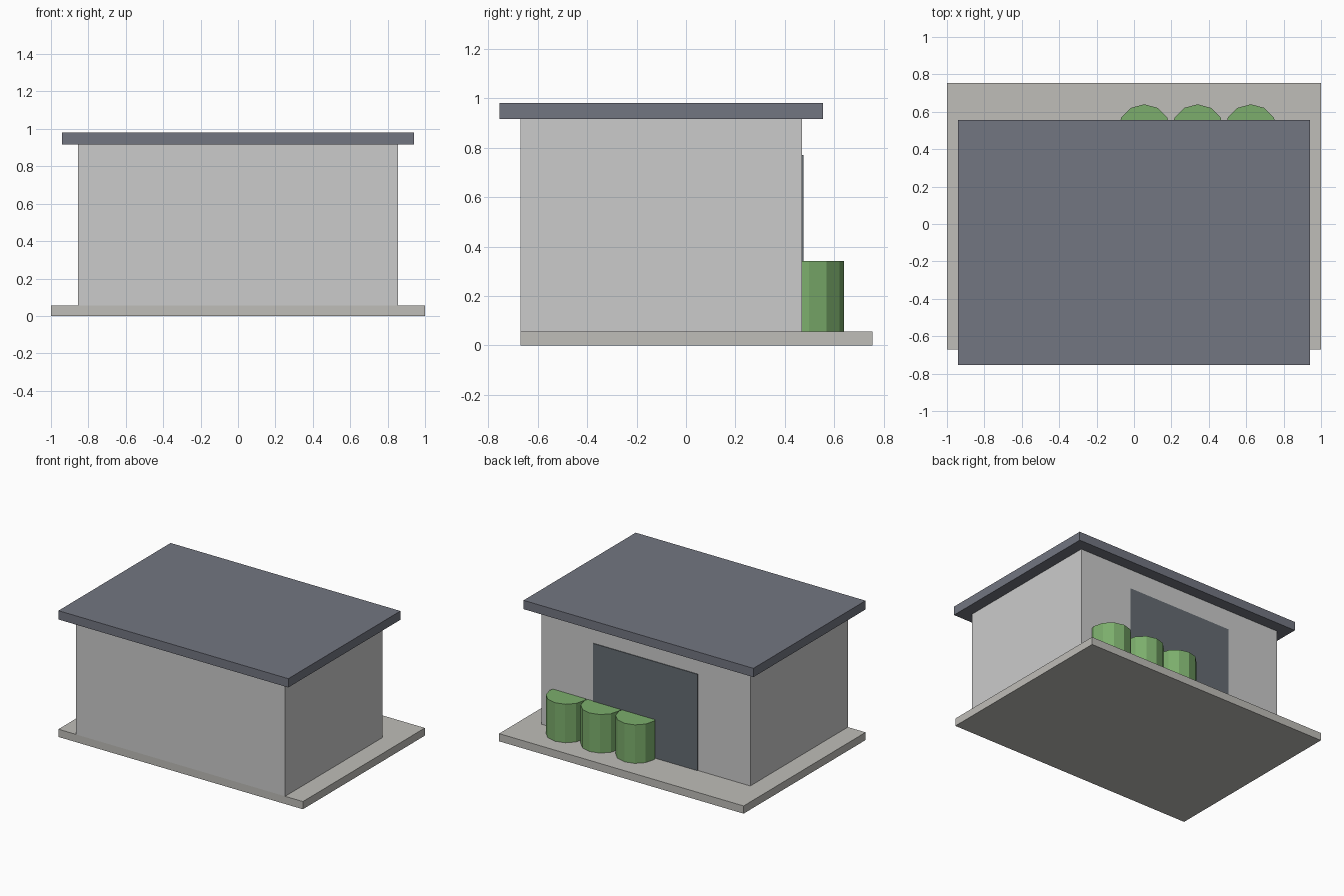
import bpy
import math

if "Cube" in bpy.data.objects:
    bpy.data.objects.remove(bpy.data.objects["Cube"])


def material(name, rgb):
    mat = bpy.data.materials.new(name)
    mat.diffuse_color = (*rgb, 1)
    mat.use_nodes = True
    mat.node_tree.nodes["Principled BSDF"].inputs["Base Color"].default_value = mat.diffuse_color
    return mat


def box(name, x, y, z, mat=None):
    """Box from (min, max) pairs along each axis."""
    centre = [(a + b) / 2 for a, b in (x, y, z)]
    bpy.ops.mesh.primitive_cube_add(size=1, location=centre)
    obj = bpy.context.object
    obj.name = name
    obj.scale = [b - a for a, b in (x, y, z)]
    bpy.ops.object.transform_apply(location=False, rotation=False, scale=True)
    if mat:
        obj.data.materials.append(mat)
    return obj


stone = material("stone", (0.52, 0.51, 0.48))
slate = material("slate", (0.17, 0.18, 0.22))
dark = material("door_grey", (0.13, 0.15, 0.17))
green = material("green", (0.2, 0.42, 0.15))

BASE_TOP, WALL_TOP, BACK = 0.057, 0.917, 0.47

# Ground slab, building body, overhanging flat roof
box("base_slab", (-1, 1), (-0.67, 0.755), (0, BASE_TOP), stone)
box("walls", (-0.855, 0.855), (-0.67, BACK), (BASE_TOP, WALL_TOP))
box("roof", (-0.94, 0.94), (-0.755, 0.555), (WALL_TOP, 0.982), slate)

# Wide door panel on the back wall
box("door", (-0.427, 0.427), (BACK - 0.02, BACK + 0.005), (BASE_TOP, 0.77), dark)

# Row of low-poly bins partly sunk into the back wall
BIN_TOP = 0.342
for i in range(3):
    bpy.ops.mesh.primitive_cylinder_add(
        vertices=12, radius=0.142, depth=BIN_TOP - BASE_TOP,
        location=(0.055 + 0.285 * i, 0.498, (BASE_TOP + BIN_TOP) / 2))
    bin_obj = bpy.context.object
    bin_obj.name = f"bin_{i + 1}"
    bin_obj.data.materials.append(green)
